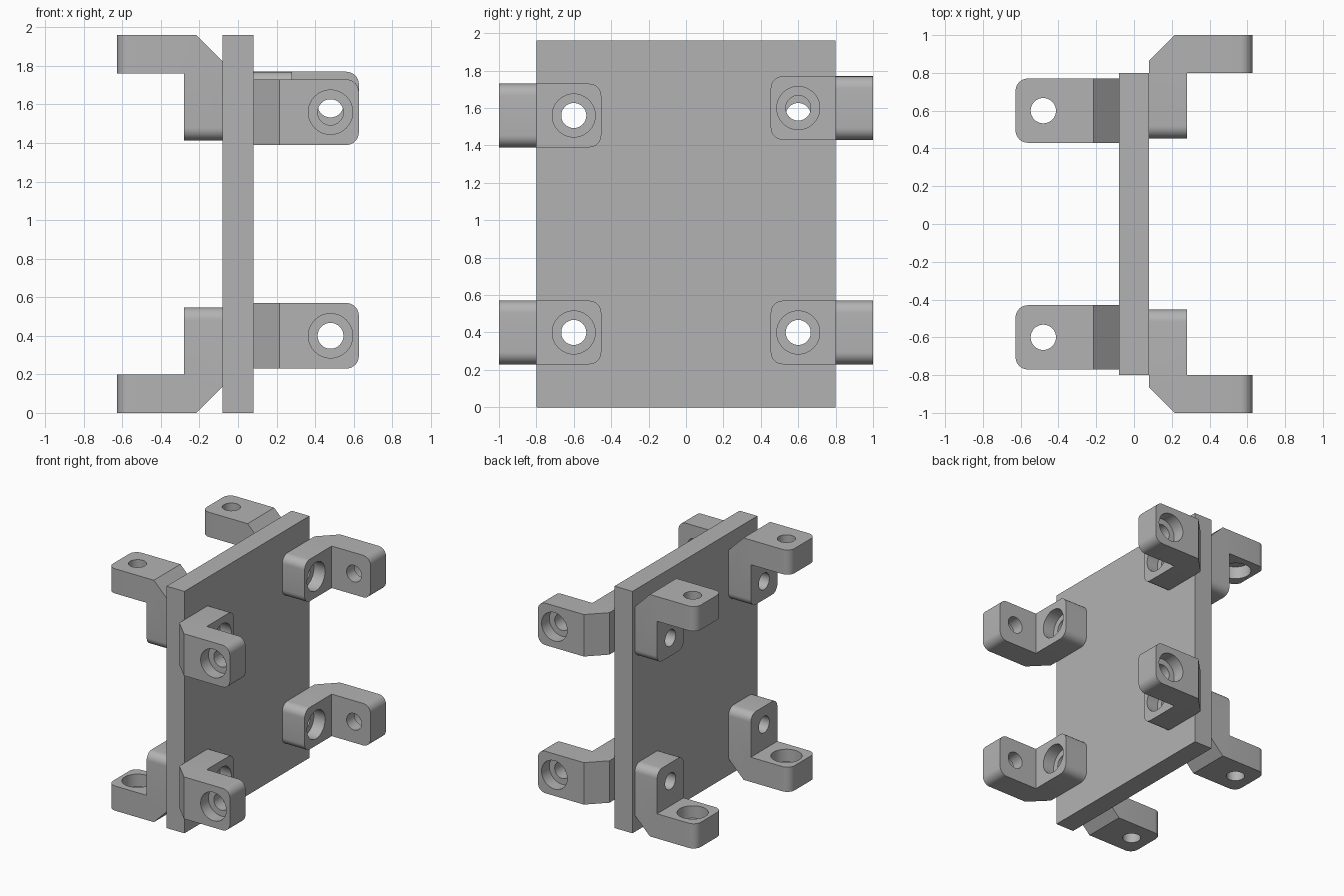
import bpy, bmesh, math
from mathutils import Matrix, Vector

if "Cube" in bpy.data.objects:
    bpy.data.objects.remove(bpy.data.objects["Cube"], do_unlink=True)

# Main sizes
PLATE_X, PLATE_Y, HEIGHT = 0.08, 0.8, 1.96
LEG, THICK, WIDTH, CHAMFER = 0.547, 0.2, 0.34, 0.135
HOLE, BORE, HOLE_POS = 0.067, 0.115, 0.4

grey = bpy.data.materials.new("plain_grey")
grey.use_nodes = True
colour = (0.45, 0.45, 0.45, 1)
grey.diffuse_color = colour
grey.node_tree.nodes["Principled BSDF"].inputs["Base Color"].default_value = colour


def add_object(name, mesh):
    ob = bpy.data.objects.new(name, mesh)
    bpy.context.collection.objects.link(ob)
    return ob


def from_bmesh(name, bm):
    bmesh.ops.recalc_face_normals(bm, faces=bm.faces)
    mesh = bpy.data.meshes.new(name)
    bm.to_mesh(mesh)
    bm.free()
    return add_object(name, mesh)


def rod(start, end, radius):
    """Cutter cylinder between two points."""
    start, end = Vector(start), Vector(end)
    axis = end - start
    place = Matrix.Translation((start + end) / 2) @ axis.to_track_quat("Z", "Y").to_matrix().to_4x4()
    bm = bmesh.new()
    bmesh.ops.create_cone(bm, cap_ends=True, segments=48, radius1=radius,
                          radius2=radius, depth=axis.length, matrix=place)
    ob = from_bmesh("hole_cutter", bm)
    ob.hide_render = True
    return ob


def drill(ob, cutters):
    """Cut the holes and bake the result into the mesh."""
    for cutter in cutters:
        mod = ob.modifiers.new("hole", "BOOLEAN")
        mod.operation, mod.solver, mod.object = "DIFFERENCE", "EXACT", cutter
    bpy.context.view_layer.update()
    baked = bpy.data.meshes.new_from_object(ob.evaluated_get(bpy.context.evaluated_depsgraph_get()))
    ob.modifiers.clear()
    ob.data = baked
    for cutter in cutters:
        bpy.data.objects.remove(cutter, do_unlink=True)


def finish(ob):
    ob.data.materials.clear()
    ob.data.materials.append(grey)
    bpy.ops.object.select_all(action="DESELECT")
    ob.select_set(True)
    bpy.context.view_layer.objects.active = ob
    bpy.ops.object.shade_smooth_by_angle(angle=math.radians(30))


# Plate with four through holes
bm = bmesh.new()
bmesh.ops.create_cube(bm, size=1, matrix=Matrix.Translation((0, 0, HEIGHT / 2))
                      @ Matrix.Diagonal((2 * PLATE_X, 2 * PLATE_Y, HEIGHT, 1)))
plate = from_bmesh("plate", bm)
drill(plate, [rod((-0.2, y, z), (0.2, y, z), HOLE)
              for y in (-0.6, 0.6) for z in (HOLE_POS, HEIGHT - HOLE_POS)])
finish(plate)

# Master bracket: chamfered L section, rounded leg ends, counterbored holes
profile = [(CHAMFER, 0), (LEG, 0), (LEG, THICK), (THICK, THICK),
           (THICK, LEG), (0, LEG), (0, CHAMFER)]
bm = bmesh.new()
base = bm.faces.new([bm.verts.new((a, b, -WIDTH / 2)) for a, b in profile])
extruded = bmesh.ops.extrude_face_region(bm, geom=[base])["geom"]
bmesh.ops.translate(bm, vec=(0, 0, WIDTH),
                    verts=[v for v in extruded if isinstance(v, bmesh.types.BMVert)])
ends = [e for e in bm.edges
        if any(all(abs(v.co[i] - LEG) < 1e-4 for v in e.verts) for i in (0, 1))
        and abs(e.verts[0].co.z - e.verts[1].co.z) < 1e-4]
bmesh.ops.bevel(bm, geom=ends, offset=0.065, segments=8, profile=0.5, affect="EDGES")
master = from_bmesh("bracket_master", bm)
p, mid = HOLE_POS, THICK / 2
drill(master, [rod((p, -0.05, 0), (p, 0.3, 0), HOLE), rod((p, -0.05, 0), (p, mid, 0), BORE),
               rod((-0.05, p, 0), (0.3, p, 0), HOLE), rod((mid, p, 0), (0.3, p, 0), BORE)])


def bracket(name, origin, a, b, w):
    """Copy the master with its two leg directions and width direction."""
    place = Matrix((a, b, w)).transposed().to_4x4()
    place.translation = origin
    mesh = master.data.copy()
    mesh.transform(place)
    if place.determinant() < 0:
        mesh.flip_normals()
    finish(add_object(name, mesh))


for s, end in ((-1, "front"), (1, "back")):
    # Left brackets stand out past the plate's front and back edges
    for z, level in ((HOLE_POS, "lower"), (1.58 + 0.02 * s, "upper")):
        bracket(f"left_{end}_{level}_bracket", (PLATE_X, s, z), (1, 0, 0), (0, -s, 0), (0, 0, 1))
    # Right brackets sit flush with the plate's top and bottom
    for z, up, level in ((0, 1, "lower"), (HEIGHT, -1, "upper")):
        bracket(f"right_{end}_{level}_bracket", (-PLATE_X, 0.6 * s, z),
                (0, 0, up), (-1, 0, 0), (0, 1, 0))

bpy.data.objects.remove(master, do_unlink=True)
